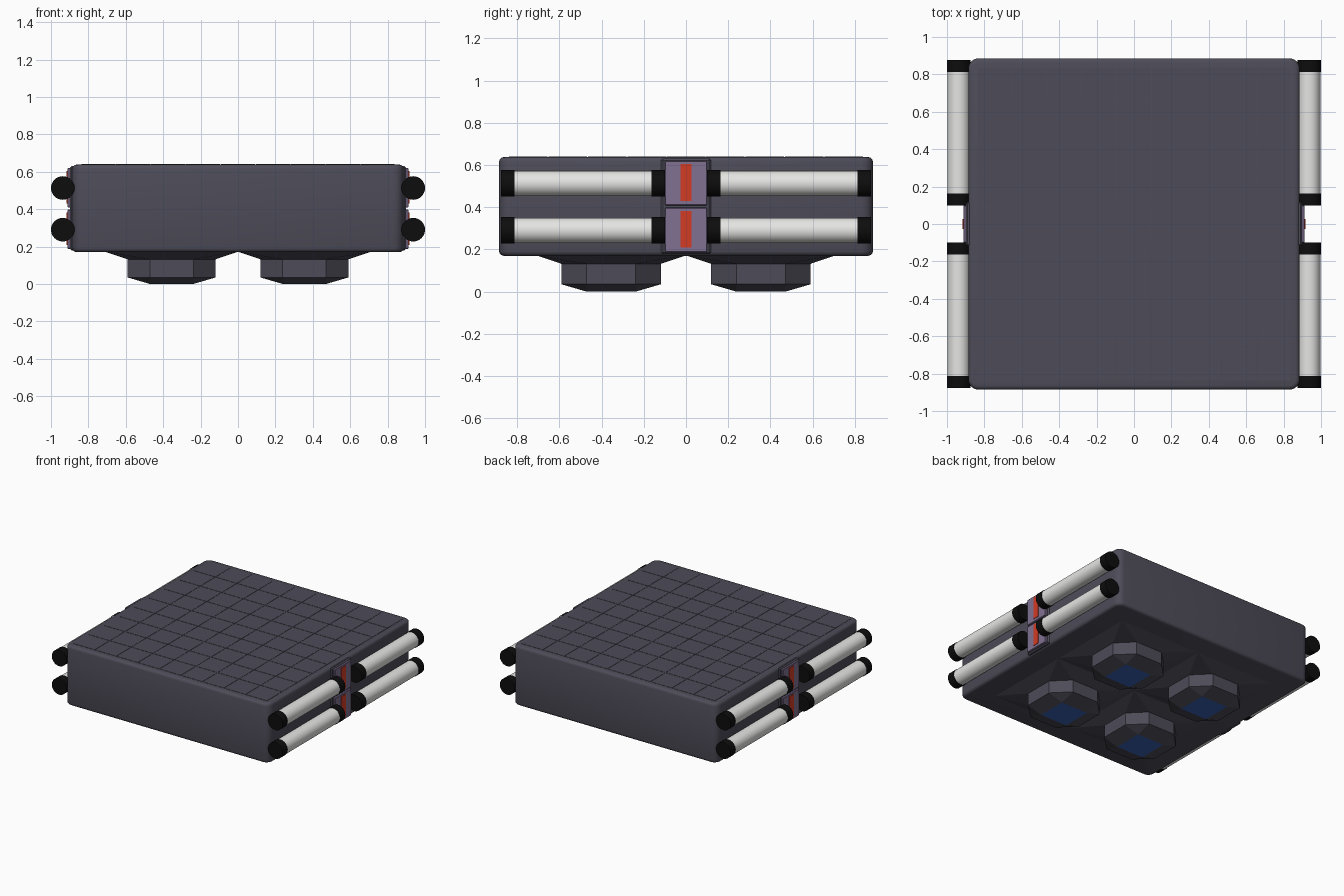
import bpy, bmesh, math
from mathutils import Matrix, Vector

if "Cube" in bpy.data.objects:
    bpy.data.objects.remove(bpy.data.objects["Cube"])


def mat(name, rgb):
    m = bpy.data.materials.new(name)
    m.diffuse_color = (*rgb, 1)
    m.use_nodes = True
    m.node_tree.nodes["Principled BSDF"].inputs["Base Color"].default_value = m.diffuse_color
    return m


GREY = mat("slate grey", (0.075, 0.072, 0.098))
WHITE = mat("tube white", (0.78, 0.78, 0.77))
BLACK = mat("cap black", (0.004, 0.004, 0.004))
PURPLE = mat("dusty purple", (0.22, 0.165, 0.29))
RED = mat("signal red", (0.65, 0.045, 0.018))
BLUE = mat("lens blue", (0.045, 0.12, 0.45))


def finish(bm, name, mats, smooth=False):
    bmesh.ops.recalc_face_normals(bm, faces=bm.faces)
    me = bpy.data.meshes.new(name)
    bm.to_mesh(me)
    bm.free()
    for m in mats:
        me.materials.append(m)
    ob = bpy.data.objects.new(name, me)
    bpy.context.collection.objects.link(ob)
    if smooth:
        bpy.ops.object.select_all(action='DESELECT')
        ob.select_set(True)
        bpy.context.view_layer.objects.active = ob
        bpy.ops.object.shade_smooth_by_angle(angle=math.radians(35))
    return ob


def add_box(bm, lo, hi):
    lo, hi = Vector(lo), Vector(hi)
    size = hi - lo
    m = Matrix.Translation((lo + hi) / 2) @ Matrix.Diagonal((*map(abs, size), 1))
    return bmesh.ops.create_cube(bm, size=1, matrix=m)


def box(name, lo, hi, material, bevel=0):
    bm = bmesh.new()
    add_box(bm, lo, hi)
    if bevel:
        bmesh.ops.bevel(bm, geom=bm.edges[:], offset=bevel, segments=1, affect='EDGES')
    return finish(bm, name, [material])


# Main slab: rounded upright corners, then softened rims
B, Z0, Z1 = 0.886, 0.17, 0.638
bm = bmesh.new()
add_box(bm, (-B, -B, Z0), (B, B, Z1))
upright = [e for e in bm.edges if abs(e.verts[0].co.z - e.verts[1].co.z) > 0.1]
bmesh.ops.bevel(bm, geom=upright, offset=0.055, segments=4, profile=0.5, affect='EDGES')
rims = [e for e in bm.edges if abs(e.verts[0].co.z - e.verts[1].co.z) < 0.01]
bmesh.ops.bevel(bm, geom=rims, offset=0.022, segments=3, profile=0.5, affect='EDGES')
finish(bm, "slab_body", [GREY], True)

# Shallow deck tiles that leave hairline seams on the top
bm = bmesh.new()
N, half = 9, 0.84
step = 2 * half / N
for i in range(N):
    for j in range(N):
        x, y = -half + i * step, -half + j * step
        add_box(bm, (x + 0.002, y + 0.002, Z1 - 0.002),
                (x + step - 0.002, y + step - 0.002, Z1 + 0.002))
finish(bm, "deck_tiles", [GREY])


# Thruster feet: square flare, octagon drum, taper to a square blue lens
def square(r, z):
    return [(r, -r, z), (r, r, z), (-r, r, z), (-r, -r, z)]


def octagon(a, b, z):
    return [(b, -a, z), (b, a, z), (a, b, z), (-a, b, z),
            (-b, a, z), (-b, -a, z), (-a, -b, z), (a, -b, z)]


def foot(name, cx, cy):
    bm = bmesh.new()

    def ring(pts):
        return [bm.verts.new((x + cx, y + cy, z)) for x, y, z in pts]

    def join_square(sq, oc):
        for k in range(4):
            n = (k + 1) % 4
            bm.faces.new((sq[k], sq[n], oc[2 * k + 1], oc[2 * k]))
            bm.faces.new((sq[n], oc[2 * n], oc[2 * k + 1]))

    flare = ring(square(0.355, Z0 + 0.002))
    top = ring(octagon(0.116, 0.236, 0.132))
    low = ring(octagon(0.116, 0.236, 0.035))
    lens = ring(square(0.116, 0))
    join_square(flare, top)
    for k in range(8):
        n = (k + 1) % 8
        bm.faces.new((top[k], top[n], low[n], low[k]))
    join_square(lens, low)
    bm.faces.new(flare)
    bm.faces.new(lens).material_index = 1
    finish(bm, name, [GREY, BLUE])


for sx in (-1, 1):
    for sy in (-1, 1):
        foot("thruster_foot", sx * 0.355, sy * 0.355)


# Side tubes with black end caps
def rod(name, x, z, y0, y1, r, material):
    bm = bmesh.new()
    m = Matrix.Translation((x, (y0 + y1) / 2, z)) @ Matrix.Rotation(math.pi / 2, 4, 'X')
    bmesh.ops.create_cone(bm, cap_ends=True, segments=32, radius1=r, radius2=r,
                          depth=abs(y1 - y0), matrix=m)
    finish(bm, name, [material], True)


for sx in (-1, 1):
    for z in (0.29, 0.513):
        for sy in (-1, 1):
            x = sx * 0.937
            rod("side_tube", x, z, sy * 0.15, sy * 0.83, 0.060, WHITE)
            rod("inner_cap", x, z, sy * 0.10, sy * 0.163, 0.063, BLACK)
            rod("outer_cap", x, z, sy * 0.812, sy * 0.876, 0.063, BLACK)
    # Centre bracket with two purple housings and red lamps
    box("bracket_frame", (sx * 0.86, -0.118, 0.178), (sx * 0.897, 0.118, 0.63), GREY, 0.008)
    for z0, z1 in ((0.187, 0.398), (0.408, 0.62)):
        box("lamp_housing", (sx * 0.87, -0.1, z0), (sx * 0.912, 0.1, z1), PURPLE, 0.004)
        box("red_lamp", (sx * 0.908, -0.026, z0 + 0.022),
            (sx * 0.916, 0.026, z1 - 0.015), RED)
